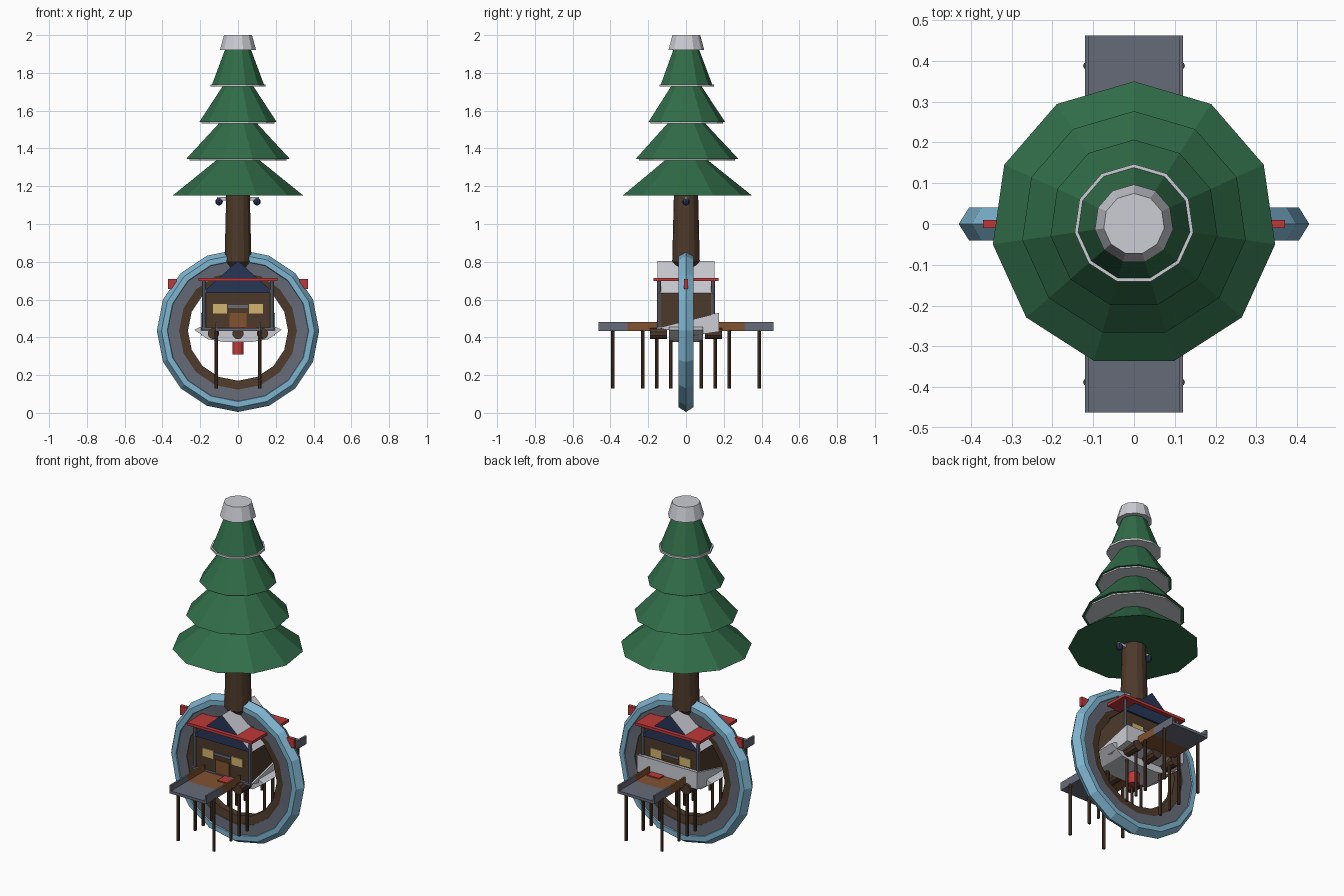
import bpy, bmesh, math
from mathutils import Matrix, Vector

if "Cube" in bpy.data.objects:
    bpy.data.objects.remove(bpy.data.objects["Cube"])


def material(name, r, g, b):
    m = bpy.data.materials.new(name)
    m.use_nodes = True
    m.diffuse_color = (r, g, b, 1)
    m.node_tree.nodes["Principled BSDF"].inputs["Base Color"].default_value = (r, g, b, 1)
    return m


GREEN = material("pine green", .03, .15, .065)
SNOW = material("snow grey", .60, .61, .66)
BARK = material("bark brown", .075, .042, .024)
BLUE = material("ice blue", .21, .46, .63)
SLATE = material("slate grey", .13, .145, .185)
RED = material("red", .52, .04, .04)
NAVY = material("navy", .02, .036, .09)
YELLOW = material("window yellow", .64, .46, .16)
WOOD = material("warm wood", .22, .085, .03)


def finish(name, bm, *mats):
    bmesh.ops.recalc_face_normals(bm, faces=bm.faces)
    me = bpy.data.meshes.new(name)
    bm.to_mesh(me)
    bm.free()
    for m in mats:
        me.materials.append(m)
    ob = bpy.data.objects.new(name, me)
    bpy.context.collection.objects.link(ob)
    return ob


def box(name, mat, x, y, z):
    """Box from three (low, high) ranges."""
    bm = bmesh.new()
    bmesh.ops.create_cube(bm, size=1)
    for v in bm.verts:
        v.co = Vector(r[0] if c < 0 else r[1] for c, r in zip(v.co, (x, y, z)))
    return finish(name, bm, mat)


def cone(name, mat, z0, z1, r0, r1, sides=11, x=0, y=0):
    bm = bmesh.new()
    bmesh.ops.create_cone(bm, cap_ends=True, segments=sides, radius1=r0, radius2=r1,
                          depth=z1 - z0, matrix=Matrix.Translation((x, y, (z0 + z1) / 2)))
    return finish(name, bm, mat)


def prism(name, points, axis, low, high, *mats):
    """Extrude a closed outline along x or y."""
    bm = bmesh.new()
    place = (lambda a, b: (low, a, b)) if axis == "x" else (lambda a, b: (a, low, b))
    face = bm.faces.new([bm.verts.new(place(a, b)) for a, b in points])
    new = bmesh.ops.extrude_face_region(bm, geom=[face])["geom"]
    move = (high - low, 0, 0) if axis == "x" else (0, high - low, 0)
    bmesh.ops.translate(bm, vec=move, verts=[g for g in new if isinstance(g, bmesh.types.BMVert)])
    return finish(name, bm, *mats)


def hoop(name, mat, profile, zc, sides=16):
    """Sweep a closed (radius, y) profile around the y axis."""
    bm = bmesh.new()
    loops = []
    for i in range(sides):
        a = math.tau * i / sides
        loops.append([bm.verts.new((r * math.sin(a), y, zc + r * math.cos(a))) for r, y in profile])
    n = len(profile)
    for i in range(sides):
        p, q = loops[i], loops[(i + 1) % sides]
        for j in range(n):
            k = (j + 1) % n
            bm.faces.new((p[j], p[k], q[k], q[j]))
    return finish(name, bm, mat)


# Tree: tiers with snow beneath, trunk and snowy cap
tiers = [(1.15, .35, .10), (1.345, .277, .09), (1.54, .207, .075), (1.735, .14, .065)]
for i, (z, low, top) in enumerate(tiers):
    cone(f"foliage_tier_{i + 1}", GREEN, z, z + .2, low, top)
    if i:
        snow = .147 if i == 3 else low * .94
        cone(f"snow_layer_{i + 1}", SNOW, z - .008, z + .004, snow, snow)
cone("snow_cap", SNOW, 1.92, 2, .097, .075)
cone("trunk", BARK, .80, 1.16, .073, .064, 14)
cone("trunk_foot", BARK, .77, .80, .05, .073, 14)

# Lamps under the foliage
box("lamp_bar", SNOW, (-.11, .11), (-.008, .008), (1.125, 1.142))
for s in (-1, 1):
    bm = bmesh.new()
    bmesh.ops.create_uvsphere(bm, u_segments=8, v_segments=6, radius=.02,
                              matrix=Matrix.Translation((s * .1, 0, 1.118)))
    finish("lamp", bm, NAVY)

# Ring of three nested hoops
RING_Z = .435
hoop("outer_hoop", BLUE, [(.43, 0), (.405, .04), (.375, .04), (.36, 0), (.375, -.04), (.405, -.04)], RING_Z)
hoop("middle_hoop", SLATE, [(.38, -.034), (.38, .034), (.312, .03), (.312, -.03)], RING_Z)
hoop("inner_hoop", BARK, [(.315, -.026), (.315, .026), (.265, .02), (.265, -.02)], RING_Z)
for s in (-1, 1):
    box("ring_clip", RED, sorted((s * .325, s * .37)), (-.01, .01), (.655, .708))

# House body, roof with navy gables, and red eaves slab
box("house_walls", BARK, (-.185, .185), (-.14, .14), (.445, .635))
roof = prism("roof", [(-.19, .635), (.19, .635), (0, .805)], "y", -.15, .15, NAVY, SNOW)
for p in roof.data.polygons:
    p.material_index = int(abs(p.normal.x) > .3)
box("eaves_slab", RED, (-.21, .21), (-.172, .172), (.698, .714))
for sx in (-1, 1):
    for sy in (-1, 1):
        cone("corner_post", SLATE, .445, .70, .01, .01, 8, sx * .18, sy * .143)

# Facade details on front and back
for s in (-1, 1):
    y = sorted((s * .139, s * .146))
    for w in (-1, 1):
        box("window", YELLOW, sorted((w * .058, w * .132)), y, (.527, .577))
    box("door", WOOD, (-.045, .045), y, (.45, .53))
    box("sign_bar", SLATE, (-.052, .052), y, (.555, .57))
    box("wall_sill", SLATE, (-.19, .19), sorted((s * .138, s * .155)), (.44, .453))

# Hull, scoop and float logs under the house
prism("hull", [(-.23, .44), (-.16, .39), (-.07, .375), (.07, .375), (.16, .39), (.23, .44),
               (.2, .455), (-.2, .455)], "y", -.09, .09, SNOW)
prism("scoop", [(-.15, .45), (.175, .53), (.175, .43), (.04, .41)], "x", -.195, .195, SNOW)
for x in (-.13, 0, .13):
    for s in (-1, 1):
        bm = bmesh.new()
        bmesh.ops.create_cone(bm, cap_ends=True, segments=10, radius1=.03, radius2=.03, depth=.09,
                              matrix=Matrix.Translation((x, s * .145, .42)) @ Matrix.Rotation(math.pi / 2, 4, "X"))
        finish("float_log", bm, BARK)
cone("keel_plug", RED, .31, .39, .03, .03, 12)

# Front and back landing trays on stilts
for s in (-1, 1):
    for name, mat, a, b in (("dock_outer", SLATE, .31, .463), ("dock_inner", WOOD, .15, .31)):
        y = sorted((s * a, s * b))
        box(name + "_floor", mat, (-.12, .12), y, (.434, .45))
        for w in (-1, 1):
            box(name + "_rail", mat, sorted((w * .11, w * .12)), y, (.434, .482))
    box("door_mat", RED, (.02, .1), sorted((s * .16, s * .22)), (.45, .456))
    for y in (.08, .155, .23, .388):
        for x in (-.116, .116):
            cone("stilt", BARK, .13, .44, .009, .009, 8, x, s * y)
